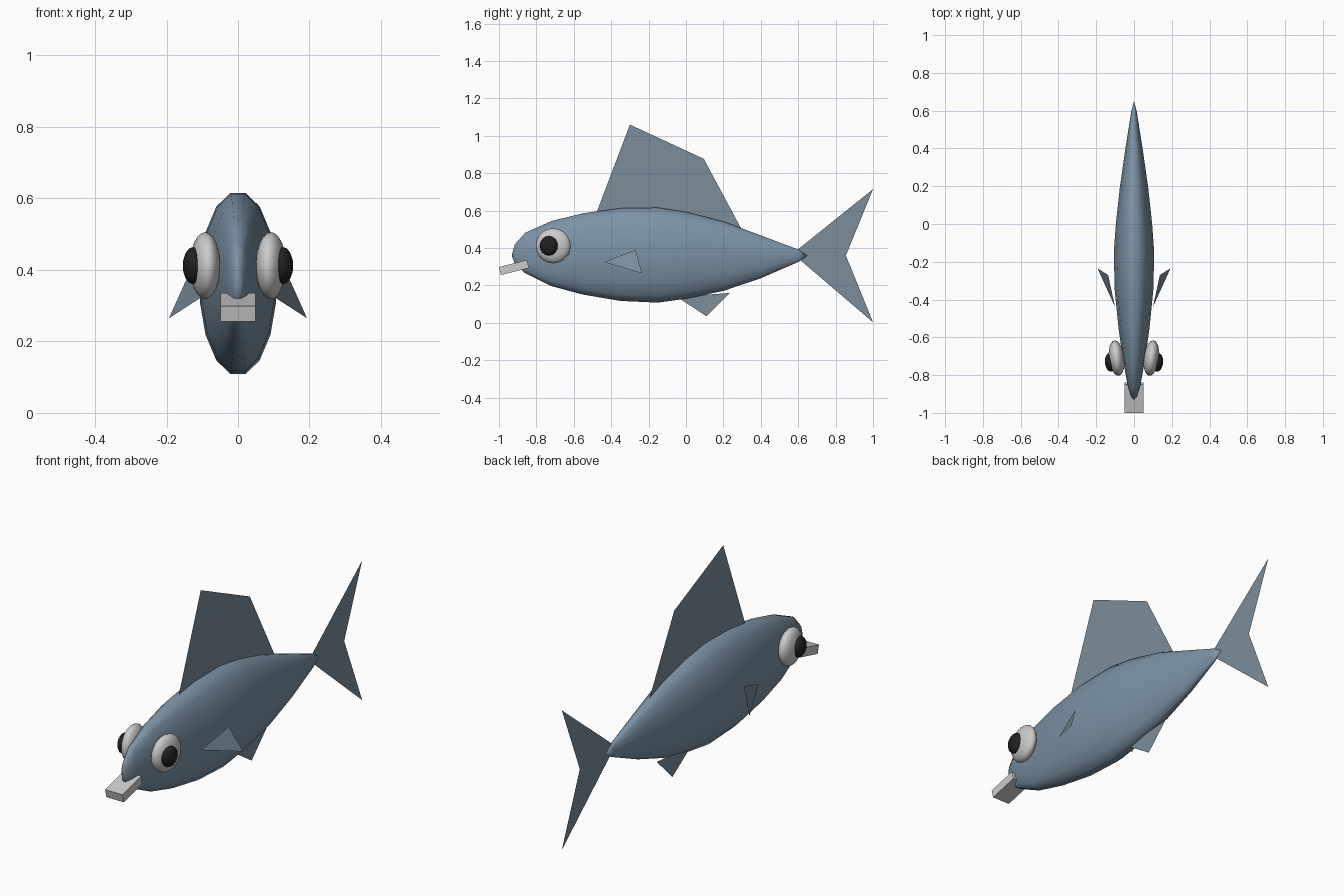
import bpy, bmesh, math
from mathutils import Matrix

if "Cube" in bpy.data.objects:
    bpy.data.objects.remove(bpy.data.objects["Cube"])


def material(name, rgb):
    m = bpy.data.materials.new(name)
    m.diffuse_color = (*rgb, 1)
    m.use_nodes = True
    m.node_tree.nodes["Principled BSDF"].inputs["Base Color"].default_value = m.diffuse_color
    return m


BLUE = material("scale_blue", (0.20, 0.29, 0.38))
FIN = material("fin_blue", (0.20, 0.27, 0.33))
BLACK = material("pupil_black", (0.015, 0.015, 0.015))


def finish(name, bm, mat=None, smooth=False):
    bmesh.ops.recalc_face_normals(bm, faces=bm.faces[:])
    for f in bm.faces:
        f.smooth = smooth
    mesh = bpy.data.meshes.new(name)
    bm.to_mesh(mesh)
    bm.free()
    if mat:
        mesh.materials.append(mat)
    ob = bpy.data.objects.new(name, mesh)
    bpy.context.collection.objects.link(ob)
    return ob


def fin(name, points):
    bm = bmesh.new()
    bm.faces.new([bm.verts.new(p) for p in points])
    return finish(name, bm, FIN)


def ball(name, loc, size, turn, mat, segs, rings):
    bm = bmesh.new()
    mtx = (Matrix.Translation(loc) @ Matrix.Rotation(turn, 4, 'Z')
           @ Matrix.Diagonal((*size, 1)) @ Matrix.Rotation(math.pi / 2, 4, 'Y'))
    bmesh.ops.create_uvsphere(bm, u_segments=segs, v_segments=rings, radius=1, matrix=mtx)
    return finish(name, bm, mat, True)


# Body: oval rings (y, bottom, top, half width) closed to a point at each end
stations = [
    (-0.915, 0.315, 0.42, 0.016), (-0.86, 0.265, 0.482, 0.033),
    (-0.72, 0.196, 0.545, 0.059), (-0.55, 0.150, 0.587, 0.083),
    (-0.35, 0.116, 0.614, 0.103), (-0.15, 0.107, 0.617, 0.108),
    (0.0, 0.128, 0.594, 0.097), (0.2, 0.17, 0.543, 0.075),
    (0.4, 0.238, 0.468, 0.046), (0.6, 0.325, 0.392, 0.014)]
N = 16
bm = bmesh.new()
rings = []
for y, lo, hi, w in stations:
    ring = []
    for i in range(N):
        a = 2 * math.pi * (i + 0.5) / N
        ring.append(bm.verts.new((w * math.sin(a) * 1.01, y,
                                  (lo + hi) / 2 + (hi - lo) / 2 * math.cos(a) * 1.015)))
    rings.append(ring)
for r, s in zip(rings, rings[1:]):
    for i in range(N):
        j = (i + 1) % N
        bm.faces.new((r[i], r[j], s[j], s[i]))
for ring, y in ((rings[0], -0.932), (rings[-1], 0.65)):
    tip = bm.verts.new((0, y, 0.36))
    for i in range(N):
        bm.faces.new((ring[i], ring[(i + 1) % N], tip))
finish("body", bm, BLUE, True)

# Flat fins on the centre line
fin("dorsal_fin", [(0, -0.48, 0.585), (0, -0.30, 1.06), (0, 0.095, 0.877),
                   (0, 0.30, 0.495), (0, -0.1, 0.55)])
fin("tail_fin", [(0, 0.57, 0.37), (0, 1.0, 0.715), (0, 0.855, 0.36), (0, 1.0, 0.003)])
fin("belly_fin", [(0, -0.05, 0.14), (0, 0.11, 0.035), (0, 0.235, 0.16), (0, 0.10, 0.15)])

# Side fins and eyes, one on each side
for side, s in (("left", 1), ("right", -1)):
    fin(f"side_fin_{side}", [(s * 0.10, -0.44, 0.325), (s * 0.137, -0.27, 0.39),
                             (s * 0.193, -0.235, 0.265)])
    ball(f"eye_{side}", (s * 0.092, -0.71, 0.412), (0.041, 0.094, 0.094),
         -s * 0.12, None, 20, 12)
    ball(f"pupil_{side}", (s * 0.126, -0.733, 0.412), (0.028, 0.049, 0.052),
         -s * 0.12, BLACK, 16, 8)

# Mouth block, tilted down at the front
bm = bmesh.new()
bmesh.ops.create_cube(bm, size=1, matrix=Matrix.Translation((0, -0.92, 0.296))
                      @ Matrix.Rotation(math.radians(14), 4, 'X')
                      @ Matrix.Diagonal((0.098, 0.155, 0.044, 1)))
finish("mouth", bm)
